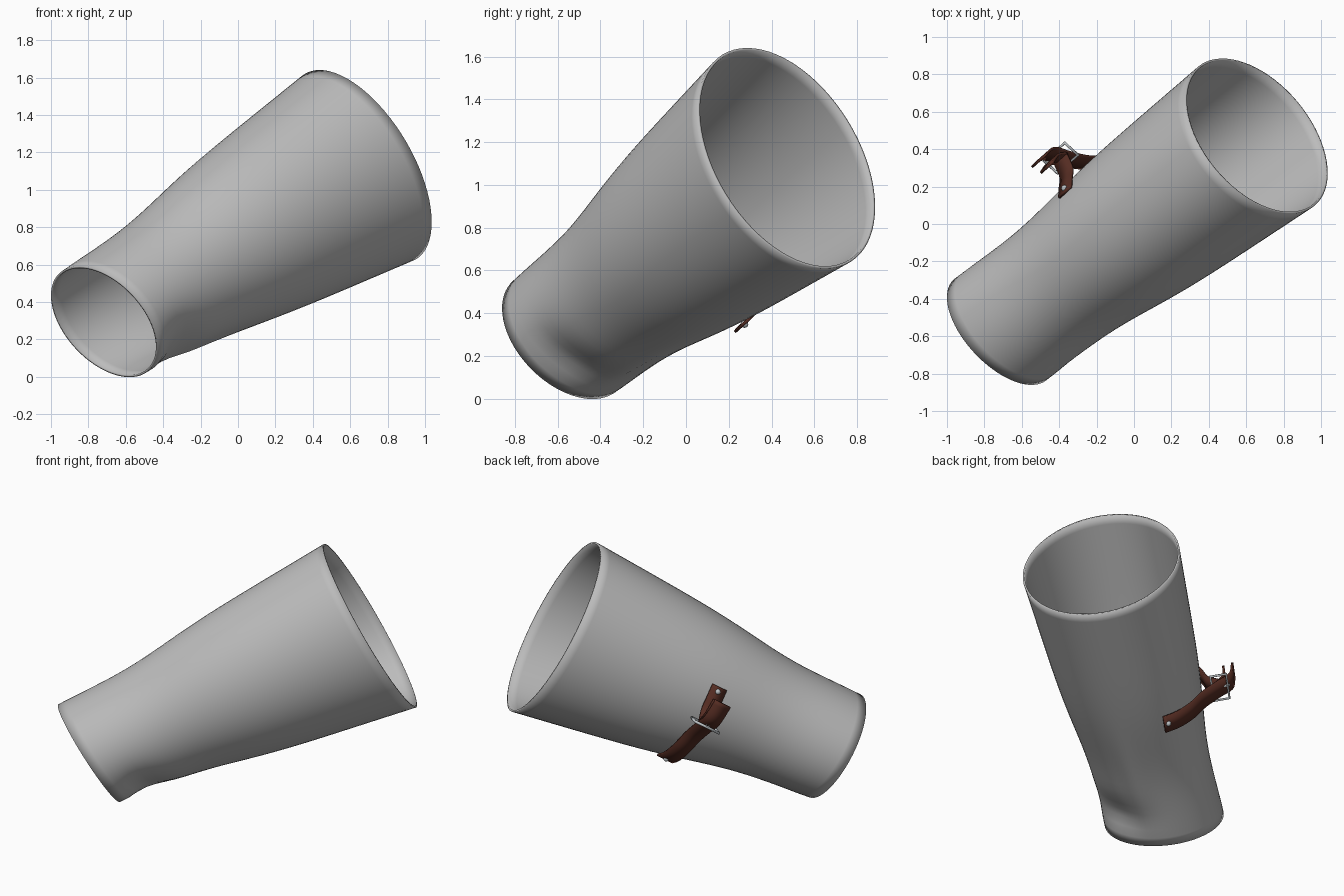
import bpy, bmesh, math
from mathutils import Vector, Matrix

cube = bpy.data.objects.get("Cube")
if cube:
    bpy.data.objects.remove(cube, do_unlink=True)


def material(name, color, rough):
    m = bpy.data.materials.new(name)
    m.use_nodes = True
    m.diffuse_color = (*color, 1)
    bsdf = m.node_tree.nodes["Principled BSDF"]
    bsdf.inputs["Base Color"].default_value = (*color, 1)
    bsdf.inputs["Roughness"].default_value = rough
    return m


steel = material("grey steel", (0.5, 0.5, 0.5), 0.5)
leather = material("brown leather", (0.09, 0.025, 0.016), 0.7)
silver = material("pale silver", (0.5, 0.53, 0.55), 0.4)

# Wrist and elbow openings: centre, facing direction, half width, half height
WRIST = (Vector((-0.715, -0.565, 0.295)), Vector((0.616, 0.58, 0.532)), 0.366, 0.35)
ELBOW = (Vector((0.655, 0.47, 1.125)), Vector((0.67, 0.56, 0.484)), 0.485, 0.59)


def frame(t):
    """Centre, sideways, upward and lengthwise directions at fraction t."""
    c = WRIST[0].lerp(ELBOW[0], t)
    n = WRIST[1].lerp(ELBOW[1], t).normalized()
    side = Vector((-n.y, n.x, 0)).normalized()
    return c, side, n.cross(side), n


def bump(x, centre, width):
    return math.exp(-((x - centre) / width) ** 2)


def make_object(name, bm, mat, smooth=True):
    me = bpy.data.meshes.new(name)
    bm.to_mesh(me)
    bm.free()
    ob = bpy.data.objects.new(name, me)
    bpy.context.collection.objects.link(ob)
    me.materials.append(mat)
    if smooth:
        bpy.ops.object.select_all(action='DESELECT')
        ob.select_set(True)
        bpy.context.view_layer.objects.active = ob
        bpy.ops.object.shade_smooth_by_angle(angle=math.radians(40))
    return ob


def grid_mesh(rows, closed):
    bm = bmesh.new()
    vs = [[bm.verts.new(p) for p in row] for row in rows]
    n = len(rows[0])
    for a, b in zip(vs, vs[1:]):
        for j in range(n if closed else n - 1):
            k = (j + 1) % n
            bm.faces.new((a[j], a[k], b[k], b[j]))
    return bm


def thicken(ob, amount, offset):
    mod = ob.modifiers.new("thickness", 'SOLIDIFY')
    mod.thickness = amount
    mod.offset = offset


# Forearm guard: tapered oval tube with a waist and a flared wrist lip
RINGS, SIDES = 32, 72
rows = []
for i in range(RINGS + 1):
    t = i / RINGS
    c, e1, e2, n = frame(t)
    waist = 0.035 * (bump(t, 0.25, 0.22) - bump(0, 0.25, 0.22) * (1 - t))
    a = WRIST[2] + (ELBOW[2] - WRIST[2]) * t - waist
    b = WRIST[3] + (ELBOW[3] - WRIST[3]) * t - waist
    row = []
    for j in range(SIDES):
        ang = 2 * math.pi * j / SIDES
        deg = math.degrees(ang)
        # pinch behind the lip, and the long ridge under the guard
        scale = 1 - 0.13 * bump(deg, 228, 32) * bump(t, 0.1, 0.07) * min(1, t * 12)
        scale += 0.04 * bump(deg, 262, 9) * bump(t, 0.25, 0.18) * min(1, t * 12)
        row.append(c + (e1 * math.cos(ang) * a + e2 * math.sin(ang) * b) * scale)
    rows.append(row)
guard = make_object("forearm_guard", grid_mesh(rows, True), steel)
thicken(guard, 0.012, -1)

# Strap frame, halfway along the guard
C, E1, E2, N = frame(0.495)


def place(u, v, w=0.0):
    return C + E1 * u + E2 * v + N * w


def smooth_path(pts, steps=5):
    p = [Vector(q) for q in pts]
    p = [2 * p[0] - p[1]] + p + [2 * p[-1] - p[-2]]
    out = []
    for k in range(1, len(p) - 2):
        p0, p1, p2, p3 = p[k - 1:k + 3]
        for s in range(steps):
            t = s / steps
            out.append(0.5 * (2 * p1 + (p2 - p0) * t + (2 * p0 - 5 * p1 + 4 * p2 - p3) * t * t
                              + (3 * p1 - p0 - 3 * p2 + p3) * t ** 3))
    return out + [p[-2]]


def strap(name, pts, width):
    path = smooth_path(pts)
    ob = make_object(name, grid_mesh(
        [[place(q.x, q.y, s * width / 2) for s in (-1, 1)] for q in path], False), leather)
    thicken(ob, 0.014, 0)


strap("upper_strap", [(0.385, 0.20), (0.425, 0.12), (0.46, 0.05), (0.535, 0.0)], 0.10)
strap("lower_strap", [(0.225, -0.425), (0.31, -0.365), (0.385, -0.27), (0.45, -0.14),
                      (0.53, -0.03), (0.60, 0.06), (0.605, 0.19)], 0.11)
strap("strap_tail", [(0.535, -0.01), (0.56, 0.07), (0.55, 0.17)], 0.10)

# Buckle: rectangular frame with a tongue
curve = bpy.data.curves.new("buckle", 'CURVE')
curve.dimensions = '3D'
curve.bevel_depth = 0.009
curve.bevel_resolution = 2
corners = [(0.49, -0.02, -0.085), (0.585, 0.0, -0.085), (0.585, 0.0, 0.085), (0.49, -0.02, 0.085)]
tongue = [(0.49, -0.02, 0), (0.595, 0.015, 0)]
for pts, cyclic in ((corners, True), (tongue, False)):
    sp = curve.splines.new('POLY')
    sp.points.add(len(pts) - 1)
    for point, q in zip(sp.points, pts):
        point.co = (*place(*q), 1)
    sp.use_cyclic_u = cyclic
curve.materials.append(silver)
bpy.context.collection.objects.link(bpy.data.objects.new("buckle", curve))

# Rivets at both strap ends
for name, u, v in (("upper_rivet", 0.405, 0.175), ("lower_rivet", 0.25, -0.415)):
    bm = bmesh.new()
    bmesh.ops.create_uvsphere(bm, u_segments=16, v_segments=8, radius=0.017,
                              matrix=Matrix.Translation(place(u, v)))
    make_object(name, bm, silver)
